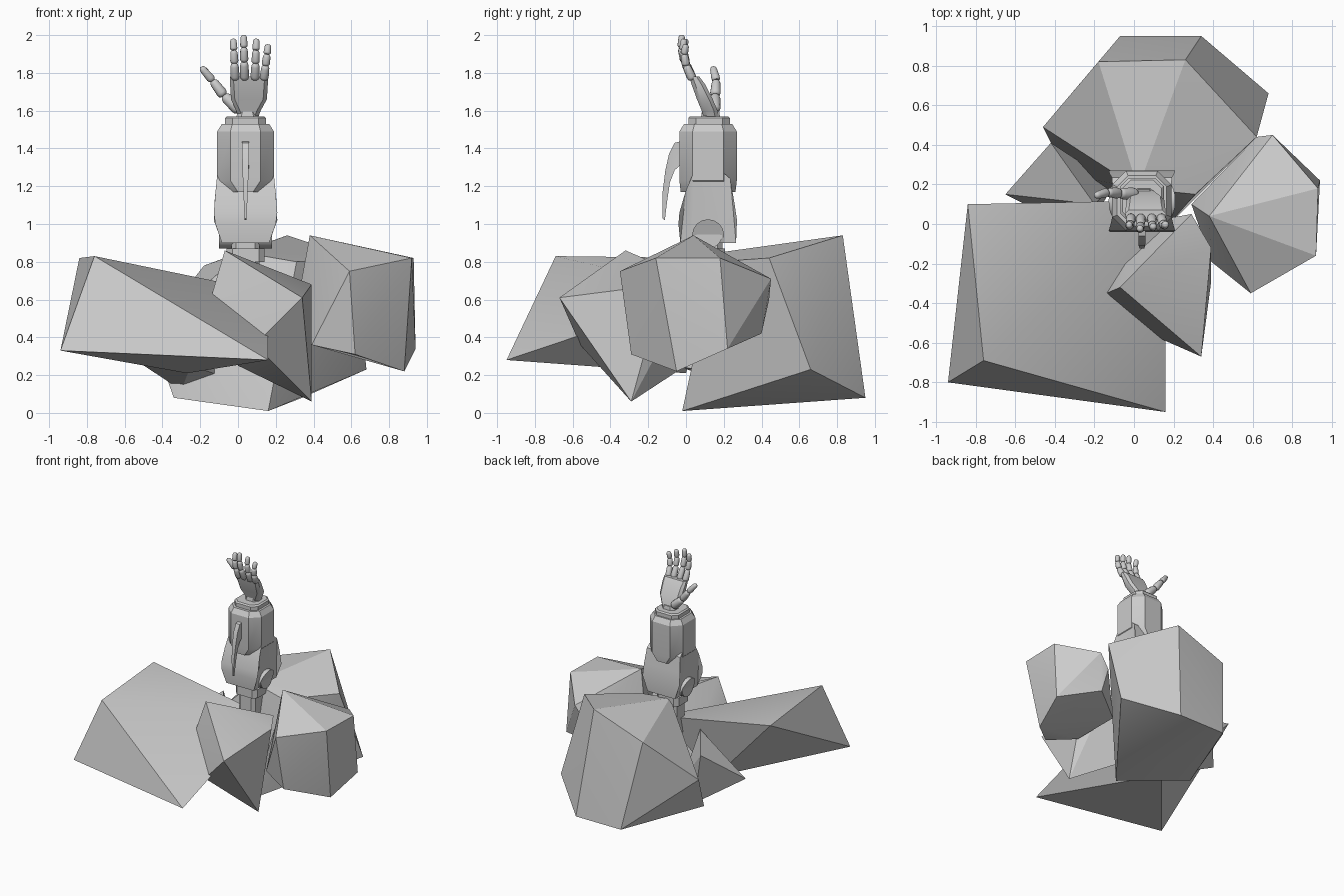
import bpy, bmesh, math
from mathutils import Vector

if "Cube" in bpy.data.objects:
    bpy.data.objects.remove(bpy.data.objects["Cube"], do_unlink=True)

GREY = (0.6, 0.6, 0.6, 1)
mat = bpy.data.materials.new("stone_grey")
mat.use_nodes = True
mat.diffuse_color = GREY
mat.node_tree.nodes["Principled BSDF"].inputs["Base Color"].default_value = GREY

CX, CY = 0.04, 0.117   # arm axis


def finish(name, bm, angle=30):
    bmesh.ops.recalc_face_normals(bm, faces=bm.faces)
    mesh = bpy.data.meshes.new(name)
    bm.to_mesh(mesh)
    bm.free()
    mesh.materials.append(mat)
    ob = bpy.data.objects.new(name, mesh)
    bpy.context.collection.objects.link(ob)
    bpy.ops.object.select_all(action='DESELECT')
    ob.select_set(True)
    bpy.context.view_layer.objects.active = ob
    bpy.ops.object.shade_smooth_by_angle(angle=math.radians(angle))
    return ob


def skin(bm, rings):
    """Bridge rings of equal length and cap both ends."""
    loops = [[bm.verts.new(p) for p in r] for r in rings]
    n = len(loops[0])
    for a, b in zip(loops, loops[1:]):
        for i in range(n):
            j = (i + 1) % n
            bm.faces.new((a[i], a[j], b[j], b[i]))
    bm.faces.new(loops[0][::-1])
    bm.faces.new(loops[-1])


def octagon(cx, cy, z, hx, hy, c):
    """Rectangle with chamfered corners."""
    pts = [(hx, c - hy), (hx, hy - c), (hx - c, hy), (c - hx, hy),
           (-hx, hy - c), (-hx, c - hy), (c - hx, -hy), (hx - c, -hy)]
    return [(cx + x, cy + y, z) for x, y in pts]


def loft(name, sections, angle=30):
    bm = bmesh.new()
    skin(bm, [octagon(*s) for s in sections])
    return finish(name, bm, angle)


def rock(name, points):
    bm = bmesh.new()
    for p in points:
        bm.verts.new(p)
    res = bmesh.ops.convex_hull(bm, input=bm.verts)
    bmesh.ops.delete(bm, geom=[v for v in bm.verts if not v.link_faces], context='VERTS')
    return finish(name, bm, 25)


def plate(name, outline, width):
    """Side profile in y and z, with a half width that depends on height."""
    bm = bmesh.new()
    skin(bm, [[(CX + s * width(z), y, z) for y, z in outline] for s in (-1, 1)])
    bmesh.ops.triangulate(bm, faces=[f for f in bm.faces if len(f.verts) > 4])
    return finish(name, bm)


def digit(name, path, r0, r1):
    """Jointed finger with one rounded segment between each pair of points."""
    bm = bmesh.new()
    pts = [Vector(p) for p in path]
    n = len(pts) - 1
    for k in range(n):
        a, b = pts[k], pts[k + 1]
        rot = (b - a).to_track_quat('Z', 'Y')
        rings = []
        for t, s in ((0, .6), (.08, .9), (.2, 1), (.8, .95), (.93, .8), (1, .45)):
            r = s * (r0 + (r1 - r0) * (k + t) / n)
            rings.append([a.lerp(b, t) + rot @ Vector((r * math.cos(i * math.pi / 6),
                          r * math.sin(i * math.pi / 6), 0)) for i in range(12)])
        skin(bm, rings)
    return finish(name, bm, 45)


# Rocks around the base
rock("front_slab_rock", [
    (-.94, -.80, .33), (-.76, -.69, .83), (-.84, .10, .82),
    (.16, -.95, .28), (.16, .12, .64), (-.27, 0, .21)])
rock("left_rock", [
    (.38, .04, .94), (.59, -.35, .75), (.92, -.16, .82), (.93, .18, .82),
    (.70, .45, .71), (.62, .44, .60), (.94, .22, .34), (.88, -.05, .22),
    (.62, -.29, .31), (.65, .40, .42), (.29, .10, .45), (.39, -.19, .36)])
rock("front_rock", [
    (-.07, -.32, .86), (.34, -.67, .61), (-.14, -.35, .62), (.39, -.29, .06),
    (.39, -.12, .68), (.09, -.56, .36), (.29, .05, .70), (0, 0, .25)])
rock("back_rock", [
    (.26, .83, .94), (-.18, .82, .78), (-.46, .49, .42), (-.34, .25, .08),
    (.16, -.02, .01), (.34, .95, .08), (-.07, .95, .08), (.68, .66, .23),
    (.62, .44, .82), (.31, .15, .80), (.02, .18, .85)])
rock("right_rock", [
    (-.65, .15, .35), (-.42, .41, .58), (-.30, .32, .12),
    (-.20, .10, .62), (-.25, -.05, .25), (-.10, .20, .20)])

# Elbow: post, collar and hinge
loft("elbow_post", [(CX, CY, .55, .075, .075, .025), (CX, CY, .95, .075, .075, .025)])
loft("elbow_collar", [(CX, CY, .80, .10, .09, .03), (CX, CY, .87, .10, .09, .03)])
bm = bmesh.new()
skin(bm, [[(CX + x, CY + .075 * math.cos(i * math.pi / 12),
            .945 + .075 * math.sin(i * math.pi / 12)) for i in range(24)]
          for x in (-.14, .14)])
finish("elbow_hinge", bm)


# Elbow guard with an arched notch for the hinge
def guard_width(z):
    if z < 1.02:
        return .125 + (z - .9) * .35
    return .168 - max(0, z - 1.08) * .1


arch = [(CY + .085 * math.cos(a), .94 + .085 * math.sin(a))
        for a in [i * math.pi / 8 for i in range(9)]]
plate("elbow_guard", [(-.03, .90), (-.04, 1.0), (-.035, 1.06), (.0, 1.18), (.04, 1.27),
                      (.20, 1.27), (.235, 1.24), (.255, 1.12), (.27, 1.02), (.265, .90),
                      (.202, .90)] + arch + [(.032, .90)], guard_width)

# Forearm shell and wrist ring
loft("forearm", [(CX, CY, 1.17, .10, .145, .06), (CX, CY, 1.23, .15, .152, .07),
                 (CX, CY, 1.49, .15, .152, .07), (CX, CY, 1.53, .125, .127, .055)])
loft("wrist_ring", [(CX, CY + .005, 1.52, .108, .11, .04), (CX, CY + .005, 1.56, .108, .11, .04),
                    (CX, CY + .005, 1.57, .098, .10, .04)])

# Curved blade on the front of the forearm
plate("forearm_blade", [(-.02, 1.44), (-.06, 1.43), (-.09, 1.37), (-.11, 1.28), (-.125, 1.16),
                        (-.125, 1.03), (-.112, 1.02), (-.10, 1.12), (-.085, 1.22),
                        (-.06, 1.285), (-.02, 1.32)],
      lambda z: .005 + .013 * min(1, (z - 1.02) / .3))

# Palm and fingers
loft("palm", [(.055, .135, 1.56, .05, .04, .02), (.055, .125, 1.60, .065, .042, .02),
              (.058, .100, 1.66, .095, .042, .02), (.058, .065, 1.74, .10, .036, .02),
              (.058, .045, 1.78, .10, .026, .015)], 40)
loft("wrist", [(.05, .13, 1.54, .065, .055, .025), (.05, .13, 1.60, .05, .045, .025)], 40)

for name, x0, x1, top, lean in (("index", -.015, -.025, 1.98, .02), ("middle", .035, .03, 2.0, 0),
                                ("ring", .09, .097, 1.98, .012), ("little", .137, .16, 1.95, .022)):
    base, path = 1.765, []
    for t, y in ((0, .035), (.4, -.008), (.72, -.026), (1, -.022)):
        path.append((x0 + (x1 - x0) * t, y + lean * t, base + (top - base) * t))
    digit(name + "_finger", path, .025, .018)

digit("thumb", [(.01, .15, 1.60), (-.075, .155, 1.68), (-.135, .16, 1.76), (-.195, .143, 1.83)],
      .034, .019)
